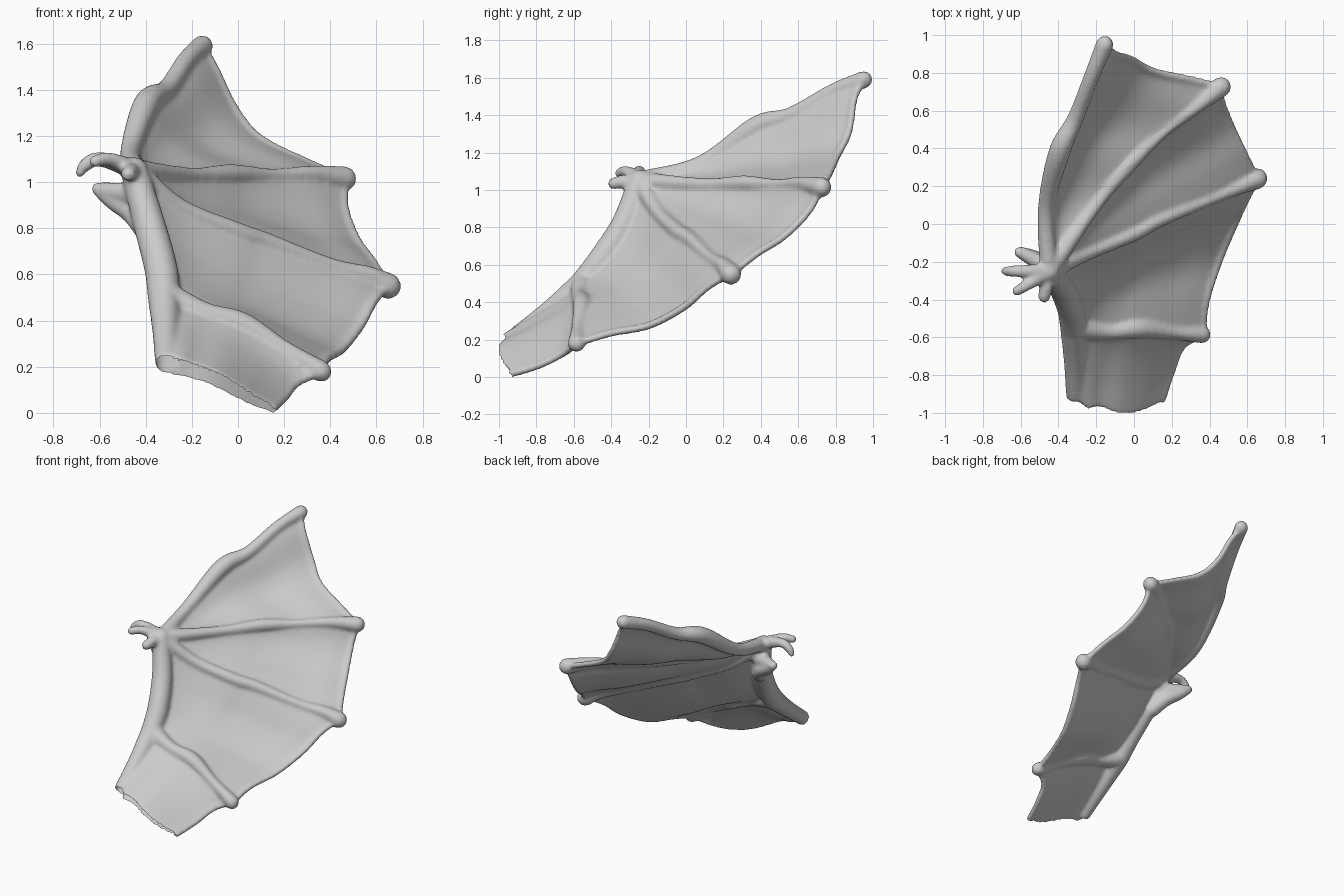
import bpy, bmesh, math
from mathutils import Vector

if "Cube" in bpy.data.objects:
    bpy.data.objects.remove(bpy.data.objects["Cube"])

UP = Vector((0.45, -0.5, 0.74)).normalized()   # upper side of the membrane
parts = []


def spline(pts, t):
    """Catmull-Rom through points of any dimension, t in 0..1."""
    n = len(pts) - 1
    i = min(int(t * n), n - 1)
    f = t * n - i
    p1, p2 = Vector(pts[i]), Vector(pts[i + 1])
    p0 = Vector(pts[i - 1]) if i > 0 else p1 * 2 - p2
    p3 = Vector(pts[i + 2]) if i + 2 <= n else p2 * 2 - p1
    return (p1 * 2 + (p2 - p0) * f + (p0 * 2 - p1 * 5 + p2 * 4 - p3) * f * f
            + (p1 * 3 - p0 - p2 * 3 + p3) * f ** 3) * 0.5


def make(name, verts, faces):
    me = bpy.data.meshes.new(name)
    me.from_pydata(verts, [], faces)
    ob = bpy.data.objects.new(name, me)
    bpy.context.collection.objects.link(ob)
    parts.append(ob)


def tube(name, pts, steps=36, sides=14, round_end=True):
    """Sweep a circle along (x, y, z, radius) points with domed ends."""
    s = [spline(pts, i / steps) for i in range(steps + 1)]
    c = [(p.to_3d(), p[3]) for p in s]
    d0 = (c[0][0] - c[1][0]).normalized()
    d1 = (c[-1][0] - c[-2][0]).normalized()
    dome = [math.radians(a) for a in (25, 50, 70, 86)]
    head = [(c[0][0] + d0 * c[0][1] * math.sin(a), c[0][1] * math.cos(a)) for a in reversed(dome)]
    tail = [(c[-1][0] + d1 * c[-1][1] * math.sin(a), c[-1][1] * math.cos(a)) for a in dome]
    c = head + c + (tail if round_end else [])
    verts, faces, side = [], [], None
    for i, (p, r) in enumerate(c):
        d = (c[min(i + 1, len(c) - 1)][0] - c[max(i - 1, 0)][0]).normalized()
        side = side or d.orthogonal()
        side = (side - d * side.dot(d)).normalized()
        b = d.cross(side)
        for k in range(sides):
            a = 2 * math.pi * k / sides
            verts.append(p + (side * math.cos(a) + b * math.sin(a)) * r)
    for i in range(len(c) - 1):
        for k in range(sides):
            j = (k + 1) % sides
            faces.append((i * sides + k, i * sides + j, (i + 1) * sides + j, (i + 1) * sides + k))
    faces.append(tuple(reversed(range(sides))))
    faces.append(tuple(range(len(verts) - sides, len(verts))))
    make(name, verts, faces)


def panel(name, a, b, inner, outer, sag, thick, n=28):
    """Closed two-sided Coons patch between bones a and b, sagging below them."""
    A, B, I, O = ([Vector(p[:3]) for p in c] for c in (a, b, inner, outer))
    verts, faces, m = [], [], n + 1
    for sgn in (1, -1):
        base = len(verts)
        for i in range(m):
            u = i / n
            for j in range(m):
                v = j / n
                p = (spline(A, v) * (1 - u) + spline(B, v) * u
                     + spline(I, u) * (1 - v) + spline(O, u) * v
                     - (A[0] * (1 - u) + B[0] * u) * (1 - v)
                     - (A[-1] * (1 - u) + B[-1] * u) * v)
                dip = sag * abs(math.sin(math.pi * u)) ** 1.4 * math.sin(math.pi * v ** 1.2 * .9)
                verts.append(p + UP * (sgn * thick(u, v) - dip))
        for i in range(n):
            for j in range(n):
                q = base + i * m + j
                f = (q, q + m, q + m + 1, q + 1)
                faces.append(f if sgn > 0 else f[::-1])
    # rim
    h = m * m
    for k in range(n):
        for q, r in ((k, k + 1), (n * m + k + 1, n * m + k),
                     ((k + 1) * m, k * m), (k * m + n, (k + 1) * m + n)):
            faces.append((q, r, r + h, q + h))
    make(name, verts, faces)


# Bones: x, y, z, radius
W = (-0.45, -0.25, 1.05)
finger_1 = [(*W, .05), (-.465, .08, 1.14, .045), (-.395, .38, 1.34, .058),
            (-.31, .56, 1.4, .044), (-.225, .78, 1.525, .042), (-.155, .95, 1.59, .048)]
finger_2 = [(*W, .05), (-.2, .1, 1.03, .034), (-.03, .31, 1.035, .044),
            (.15, .48, 1.03, .03), (.33, .62, 1.035, .038), (.46, .725, 1.015, .055)]
finger_3 = [(*W, .05), (-.25, -.155, .89, .04), (.0, -.05, .785, .042),
            (.13, .02, .74, .04), (.4, .13, .64, .033), (.56, .2, .595, .044), (.65, .24, .55, .058)]
spar = [(-.29, -.55, .49, .068), (-.14, -.57, .435, .045), (.02, -.555, .385, .052),
        (.2, -.575, .28, .036), (.36, -.585, .18, .048)]
forearm = [(*W, .06), (-.385, -.33, .82, .07), (-.335, -.45, .63, .073), (-.32, -.55, .5, .072)]
root_arm = [(-.32, -.55, .5, .072), (-.315, -.72, .36, .058), (-.31, -.92, .21, .05)]

tube("first_finger", finger_1)
tube("second_finger", finger_2)
tube("third_finger", finger_3)
tube("elbow_spar", spar)
tube("forearm", forearm)
tube("root_arm", root_arm, round_end=False)

# Trailing edges between the tips
edge_12 = [finger_1[-1][:3], (-.1, .9, 1.49), (-.01, .87, 1.31), (.1, .81, 1.185), (.3, .765, 1.085), finger_2[-1][:3]]
edge_23 = [finger_2[-1][:3], (.465, .65, .88), (.515, .52, .75), (.58, .38, .66), finger_3[-1][:3]]
edge_34 = [finger_3[-1][:3], (.59, .12, .485), (.53, -.01, .375), (.45, -.2, .275), (.385, -.4, .235), spar[-1][:3]]
edge_4r = [spar[-1][:3], (.255, -.65, .13), (.2, -.78, .065), (.15, -.93, .018)]
root_edge = [(-.31, -.92, .21), (-.26, -.96, .195), (-.2, -.95, .18), (-.1, -.985, .145),
             (0, -.985, .09), (.08, -.96, .045), (.15, -.93, .018)]
for k, e in enumerate((edge_12, edge_23, edge_34, edge_4r)):
    tube(f"trailing_edge_{k + 1}", [(*p, .021) for p in e], sides=10)

# Membranes; the root one widens into a sleeve
thin = lambda u, v: .015
tip = [W, W]
panel("membrane_1", finger_1, finger_2, tip, edge_12, .025, thin)
panel("membrane_2", finger_2, finger_3, tip, edge_23, .025, thin)
panel("membrane_3", finger_3, spar, forearm, edge_34, .03, thin)
panel("root_membrane", spar, root_edge, root_arm, edge_4r, 0,
      lambda u, v: .015 + .035 * (1 - v) ** .6 * u)

# Small claws at the wrist
claws = [
    [(-.46, -.25, 1.06, .045), (-.6, -.25, 1.1, .033), (-.66, -.25, 1.075, .03), (-.685, -.25, 1.04, .022)],
    [(-.46, -.26, 1.06, .04), (-.56, -.32, 1.1, .031), (-.62, -.355, 1.09, .028)],
    [(-.45, -.26, 1.03, .045), (-.465, -.33, 1.045, .038), (-.475, -.385, 1.035, .034)],
    [(-.4, -.29, .8, .055), (-.46, -.22, .87, .05), (-.54, -.175, .92, .042), (-.605, -.15, .97, .032)],
    [(-.42, -.25, .94, .055), (-.51, -.2, .955, .045), (-.6, -.15, .97, .032)],
]
for k, c in enumerate(claws):
    tube(f"claw_{k + 1}", c, steps=14, sides=12)

# Fuse all parts into one smooth skin
wing = parts[0]
with bpy.context.temp_override(active_object=wing, object=wing,
                               selected_objects=parts, selected_editable_objects=parts):
    bpy.ops.object.join()
wing.name = "wing"
rm = wing.modifiers.new("fuse", 'REMESH')
rm.mode = 'VOXEL'
rm.voxel_size = 0.011
sm = wing.modifiers.new("soften", 'SMOOTH')
sm.factor, sm.iterations = 0.5, 10
bpy.context.view_layer.update()
skin = bpy.data.meshes.new_from_object(wing.evaluated_get(bpy.context.evaluated_depsgraph_get()))
wing.modifiers.clear()
wing.data = skin

# Open the root end of the sleeve
bm = bmesh.new()
bm.from_mesh(skin)
out = Vector((-.05, -.8, -.6)).normalized()
rim = [spline(root_edge, i / 40) for i in range(41)]
cap = [f for f in bm.faces if f.calc_center_median().y < -.86 and f.normal.dot(out) > .55
       and min((f.calc_center_median() - p).length for p in rim) < .07]
bmesh.ops.delete(bm, geom=cap, context='FACES')
bm.to_mesh(skin)
bm.free()
skin.shade_smooth()
